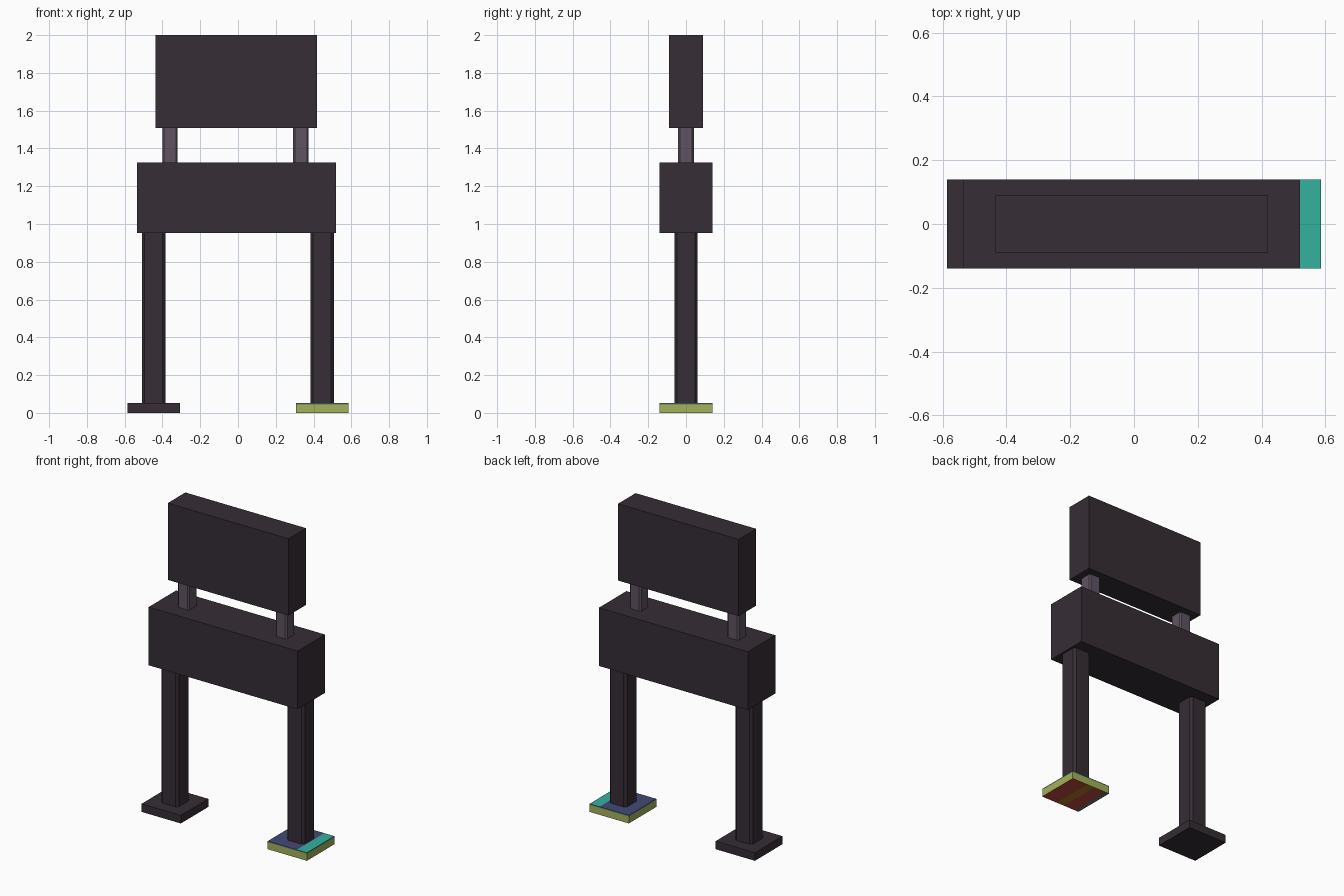
import bpy
import bmesh

if "Cube" in bpy.data.objects:
    bpy.data.objects.remove(bpy.data.objects["Cube"])


def lin(v):
    v /= 255
    return v / 12.92 if v <= 0.04045 else ((v + 0.055) / 1.055) ** 2.4


def mat(name, r, g, b):
    m = bpy.data.materials.new(name)
    m.diffuse_color = (lin(r), lin(g), lin(b), 1)
    m.use_nodes = True
    m.node_tree.nodes["Principled BSDF"].inputs["Base Color"].default_value = m.diffuse_color
    return m


DARK = mat("dark plum metal", 54, 45, 53)
POST = mat("grey plum metal", 94, 83, 97)
FOOT_MATS = [mat("lime side", 163, 178, 90), mat("grey teal rim", 84, 120, 116),
             mat("slate blue top", 68, 74, 120), mat("teal strip", 52, 178, 158),
             mat("brick red base", 190, 72, 58), mat("ochre stripe", 180, 120, 40),
             mat("grey green stripe", 95, 120, 105)]


def finish(bm, name, mats):
    me = bpy.data.meshes.new(name)
    bm.to_mesh(me)
    bm.free()
    for m in mats:
        me.materials.append(m)
    ob = bpy.data.objects.new(name, me)
    bpy.context.collection.objects.link(ob)
    return ob


def box_bm(x, half_x, half_y, z0, z1, chamfer=0.0):
    """Box centred on y = 0, with optional chamfered upright edges."""
    bm = bmesh.new()
    bmesh.ops.create_cube(bm, size=1)
    for v in bm.verts:
        v.co = (x + v.co.x * 2 * half_x, v.co.y * 2 * half_y,
                (z0 + z1) / 2 + v.co.z * (z1 - z0))
    if chamfer:
        upright = [e for e in bm.edges
                   if abs(e.verts[0].co.z - e.verts[1].co.z) > 0.01]
        bmesh.ops.bevel(bm, geom=upright, offset=chamfer, segments=1, affect='EDGES')
    return bm


# Upper panel and lower cabinet
finish(box_bm(-0.008, 0.4275, 0.089, 1.508, 2.0), "upper_panel", [DARK])
finish(box_bm(-0.008, 0.528, 0.139, 0.953, 1.326), "lower_cabinet", [DARK])

# Short posts and long legs with chamfered corners
for side, px, lx in (("left", -0.360, -0.447), ("right", 0.333, 0.445)):
    finish(box_bm(px, 0.041, 0.043, 1.326, 1.508, 0.010), side + "_post", [POST])
    finish(box_bm(lx, 0.062, 0.062, 0.052, 0.953, 0.015), side + "_leg", [DARK])

# Plain left foot
finish(box_bm(-0.447, 0.139, 0.139, 0, 0.052), "left_foot", [DARK])

# Right foot, cut into coloured bands
bm = box_bm(0.447, 0.139, 0.139, 0, 0.052)
cuts = [((0, 0, 0.045), (0, 0, 1))]
cuts += [((x, 0, 0), (1, 0, 0)) for x in (0.335, 0.42, 0.475, 0.515)]
for co, no in cuts:
    bmesh.ops.bisect_plane(bm, geom=bm.verts[:] + bm.edges[:] + bm.faces[:],
                           plane_co=co, plane_no=no)
bm.normal_update()
for f in bm.faces:
    c = f.calc_center_median()
    if f.normal.z > 0.5:
        f.material_index = 3 if c.x > 0.515 else 2
    elif f.normal.z < -0.5:
        f.material_index = 6 if c.x < 0.335 else 5 if 0.42 < c.x < 0.475 else 4
    else:
        f.material_index = 1 if c.z > 0.045 else 0
finish(bm, "right_foot", FOOT_MATS)
